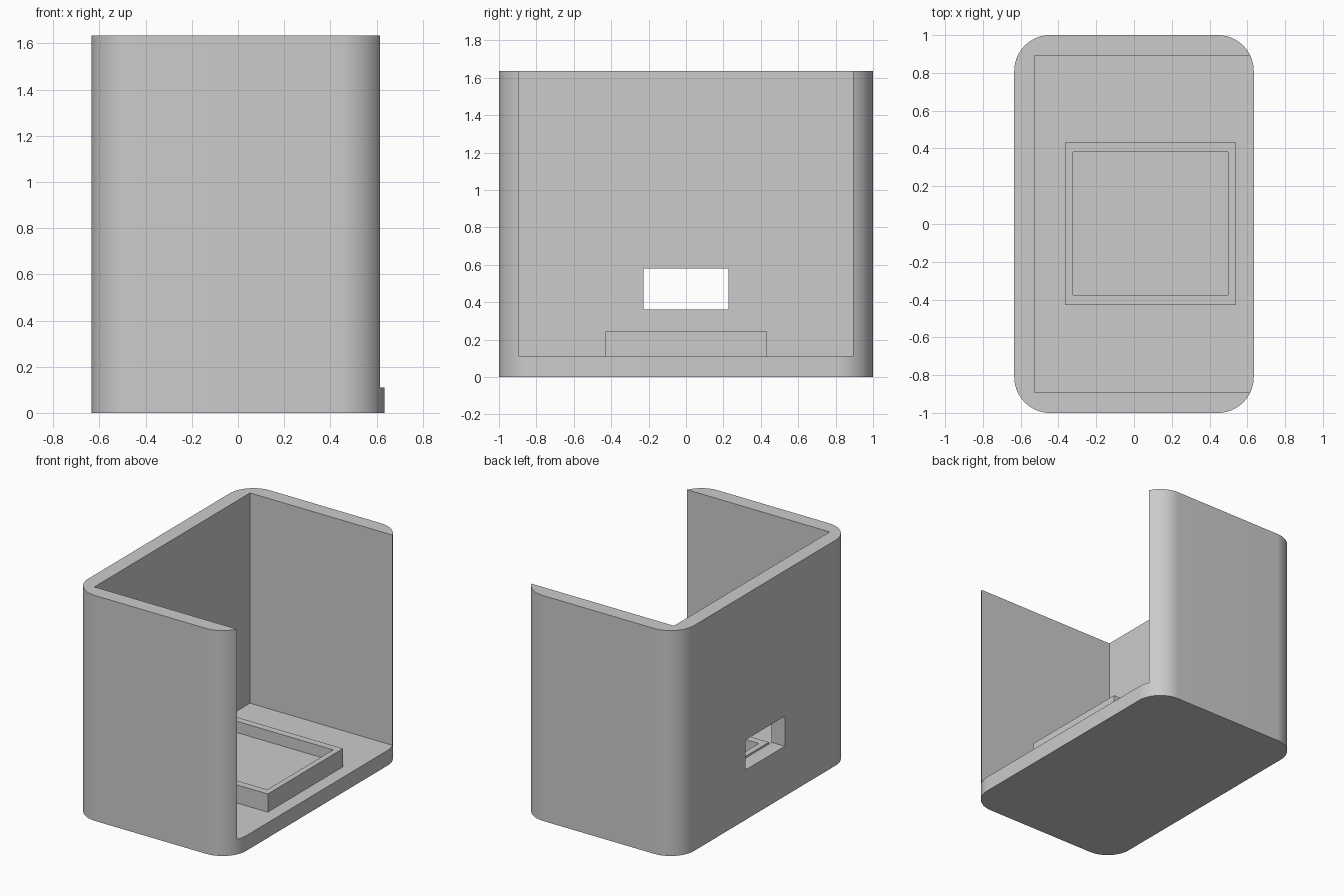
import bpy, bmesh, math

default = bpy.data.objects.get("Cube")
if default:
    bpy.data.objects.remove(default, do_unlink=True)

# Main dimensions
HALF_X, HALF_Y, HEIGHT, RADIUS = 0.634, 1.0, 1.635, 0.19
FLOOR = 0.11

grey = bpy.data.materials.new("plain grey")
grey.use_nodes = True
colour = (0.6, 0.6, 0.6, 1)
grey.diffuse_color = colour
grey.node_tree.nodes["Principled BSDF"].inputs["Base Color"].default_value = colour


def prism(name, outline, z0, z1):
    """Extrude a flat outline from z0 to z1."""
    bm = bmesh.new()
    face = bm.faces.new([bm.verts.new((x, y, z0)) for x, y in outline])
    top = bmesh.ops.extrude_face_region(bm, geom=[face])["geom"]
    bmesh.ops.translate(bm, vec=(0, 0, z1 - z0),
                        verts=[v for v in top if isinstance(v, bmesh.types.BMVert)])
    bmesh.ops.recalc_face_normals(bm, faces=bm.faces[:])
    mesh = bpy.data.meshes.new(name)
    bm.to_mesh(mesh)
    bm.free()
    mesh.materials.append(grey)
    obj = bpy.data.objects.new(name, mesh)
    bpy.context.collection.objects.link(obj)
    return obj


def block(name, x0, x1, y0, y1, z0, z1):
    return prism(name, [(x0, y0), (x1, y0), (x1, y1), (x0, y1)], z0, z1)


def rounded_outline(hx, hy, r, steps=20):
    points = []
    for i, (sx, sy) in enumerate([(1, 1), (-1, 1), (-1, -1), (1, -1)]):
        for k in range(steps + 1):
            a = (i + k / steps) * math.pi / 2
            points.append((sx * (hx - r) + r * math.cos(a),
                           sy * (hy - r) + r * math.sin(a)))
    return points


def combine(target, tool, operation):
    """Apply a boolean and discard the tool."""
    tool.hide_render = True
    mod = target.modifiers.new(operation.lower(), "BOOLEAN")
    mod.operation, mod.object, mod.solver = operation, tool, "EXACT"
    bpy.ops.object.select_all(action="DESELECT")
    bpy.context.view_layer.objects.active = target
    target.select_set(True)
    bpy.ops.object.modifier_apply(modifier=mod.name)
    bpy.data.objects.remove(tool, do_unlink=True)


# Rounded housing, hollow and open on the top and one side
housing = prism("housing", rounded_outline(HALF_X, HALF_Y, RADIUS), 0, HEIGHT)
combine(housing, block("cavity_cutter", -0.528, 1, -0.892, 0.892, FLOOR, 2), "DIFFERENCE")

# Cable slot through the closed wall
combine(housing, block("slot_cutter", -1, -0.4, -0.228, 0.226, 0.362, 0.58), "DIFFERENCE")

# Raised tray on the floor with a shallow pocket
combine(housing, block("tray", -0.365, 0.54, -0.43, 0.432, 0.05, 0.242), "UNION")
combine(housing, block("pocket_cutter", -0.322, 0.498, -0.376, 0.38, 0.16, 0.35), "DIFFERENCE")

# Smooth corners, crisp edges
bpy.ops.object.shade_smooth_by_angle(angle=math.radians(30))
